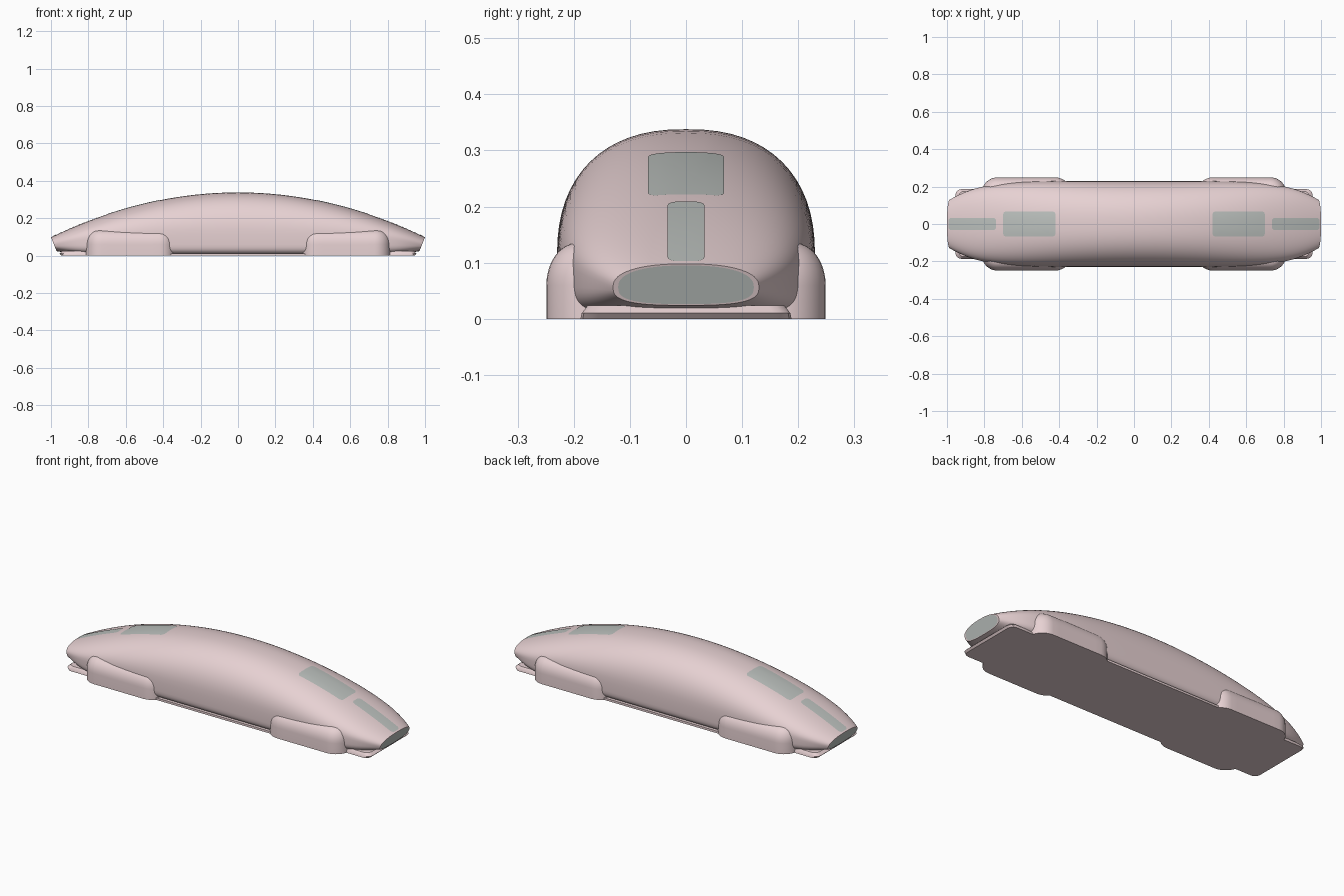
import bpy, bmesh, math

if "Cube" in bpy.data.objects:
    bpy.data.objects.remove(bpy.data.objects["Cube"])


def material(name, rgb):
    m = bpy.data.materials.new(name)
    m.diffuse_color = (*rgb, 1)
    m.use_nodes = True
    m.node_tree.nodes["Principled BSDF"].inputs["Base Color"].default_value = m.diffuse_color
    return m


PINK = material("pink_paint", (0.80, 0.64, 0.65))
GLASS = material("grey_glass", (0.50, 0.53, 0.51))


def finish(name, bm, mat, angle=35):
    bmesh.ops.recalc_face_normals(bm, faces=bm.faces)
    me = bpy.data.meshes.new(name)
    bm.to_mesh(me)
    bm.free()
    ob = bpy.data.objects.new(name, me)
    bpy.context.collection.objects.link(ob)
    me.materials.append(mat)
    bpy.context.view_layer.objects.active = ob
    ob.select_set(True)
    bpy.ops.object.shade_smooth_by_angle(angle=math.radians(angle))
    ob.select_set(False)
    return ob


def loft(name, rings, mat, caps=(True, True), angle=35):
    bm = bmesh.new()
    vs = [[bm.verts.new(p) for p in r] for r in rings]
    n = len(rings[0])
    for a, b in zip(vs, vs[1:]):
        for i in range(n):
            j = (i + 1) % n
            bm.faces.new((a[i], a[j], b[j], b[i]))
    if caps[0]:
        bm.faces.new(vs[0][::-1])
    if caps[1]:
        bm.faces.new(vs[-1])
    return finish(name, bm, mat, angle)


# Hull shape along x: half width, roof height, widest height, underside
def shape(x):
    t = abs(x)
    return (0.23 - 0.10 * t ** 5.6, 0.338 - 0.240 * t * t,
            0.11 - 0.053 * t ** 4, 0.024 * t ** 8)


N_TOP = 2.35


def section(x, scale=1.0, push=0.0, count=64):
    hw, top, zc, bot = shape(x)
    t = abs(x)
    lean = 0.4 * max(0, (t - 0.8) / 0.2) ** 2
    low = 6 - 3 * t ** 4
    pts = []
    for i in range(count):
        a = 2 * math.pi * i / count
        c, s = math.cos(a), math.sin(a)
        n, h = (N_TOP, top - zc) if s >= 0 else (low, zc - bot)
        y = hw * math.copysign(abs(c) ** (2 / n), c) * scale
        z = zc + math.copysign(abs(s) ** (2 / n), s) * h * scale
        px = t - lean * (top - z) + push
        pts.append((math.copysign(px, x), y, z))
    return pts


def roof_z(x, y):
    hw, top, zc, _ = shape(x)
    return zc + (top - zc) * (1 - (abs(y) / hw) ** N_TOP) ** (1 / N_TOP)


def rounded_rect(cx, hx, hy, r, seg=8, side=8):
    corners = []
    for k, (sx, sy) in enumerate(((1, 1), (-1, 1), (-1, -1), (1, -1))):
        for i in range(seg + 1):
            a = math.pi / 2 * (k + i / seg)
            corners.append((cx + sx * (hx - r) + r * math.cos(a),
                            sy * (hy - r) + r * math.sin(a)))
    pts = []
    for i, p in enumerate(corners):
        q = corners[(i + 1) % len(corners)]
        m = side if i % (seg + 1) == seg else 1
        pts += [(p[0] + (q[0] - p[0]) * j / m, p[1] + (q[1] - p[1]) * j / m) for j in range(m)]
    return pts


# Main streamlined hull
loft("hull", [section(math.sin(math.pi / 2 * i / 28)) for i in range(-28, 29)], PINK)

for s, tag in ((1, "right"), (-1, "left")):
    # Window in the leaning end face
    bm = bmesh.new()
    bm.faces.new([bm.verts.new(p) for p in section(s * 1.0, 0.93, 0.001)])
    finish(tag + "_end_window", bm, GLASS)

    # Wheel fairings, one rounded block bulging out on both sides
    rings = []
    for inset, z in [(0, 0), (0, 0.06)] + [
            (0.055 * (1 - math.cos(a)), 0.06 + 0.075 * math.sin(a))
            for a in (math.pi / 2 * k / 8 for k in range(1, 9))]:
        rings.append([(x, y, z) for x, y in
                      rounded_rect(s * 0.575, 0.24 - inset, 0.249 - inset, 0.085 - inset)])
    loft(tag + "_wheel_fairings", rings, PINK)

    # Low skirt plate beneath the tip
    skirt = [[(x, y, z) for x, y in rounded_rect(s * 0.855, hx, hy, 0.03, 3, 1)]
             for hx, hy, z in ((0.09, 0.188, 0), (0.10, 0.186, 0.010), (0.085, 0.175, 0.024))]
    loft(tag + "_skirt", skirt, PINK)

    # Roof windows draped over the hull
    for name, cx, hx, hy in (("wide_roof_window", 0.56, 0.14, 0.068),
                             ("narrow_roof_window", 0.865, 0.128, 0.033)):
        outline = rounded_rect(s * cx, hx, hy, 0.018, 4, 8)
        rings = []
        for f in (1, 0.75, 0.5, 0.25, 0.02):
            ring = [(s * cx + (x - s * cx) * f, y * f) for x, y in outline]
            rings.append([(x, y, roof_z(x, y) + 0.0015) for x, y in ring])
        loft(tag + "_" + name, rings, GLASS, caps=(False, True))

# Flat underside between the fairings
loft("floor_plate", [[(x, y, z) for x, y in rounded_rect(0, 0.5, 0.222, 0.02, 3, 1)]
                     for z in (0, 0.012)], PINK)
